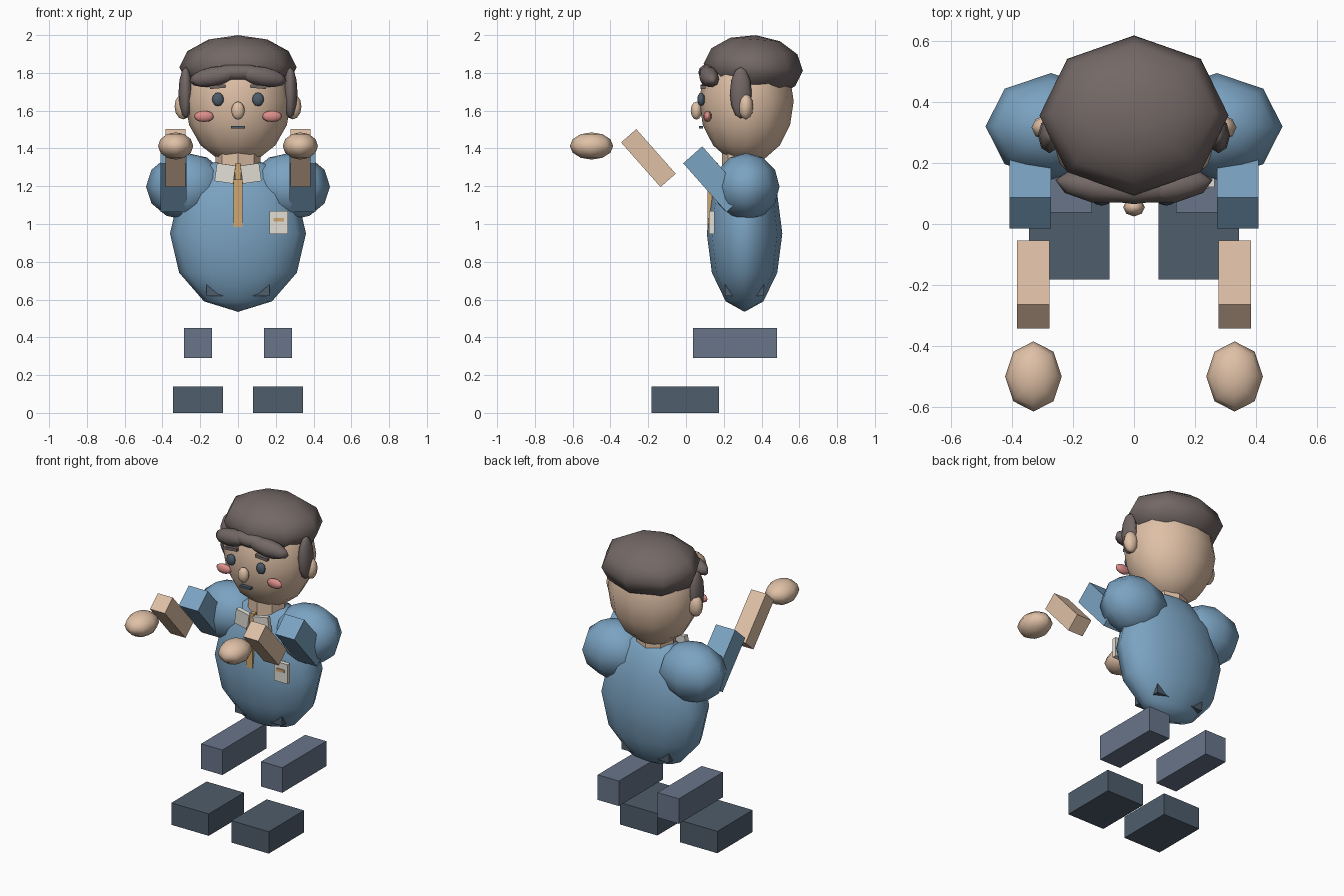
import bpy
from math import radians

if "Cube" in bpy.data.objects:
    bpy.data.objects.remove(bpy.data.objects["Cube"])


def material(name, hex_code):
    """Material from an sRGB hex colour."""
    m = bpy.data.materials.new(name)
    rgb = [int(hex_code[i:i + 2], 16) / 255 for i in (0, 2, 4)]
    m.diffuse_color = [((c + 0.055) / 1.055) ** 2.4 for c in rgb] + [1]
    m.use_nodes = True
    m.node_tree.nodes["Principled BSDF"].inputs["Base Color"].default_value = m.diffuse_color
    return m


SHIRT = material("shirt_blue", "7BA3C2")
SKIN = material("skin", "DFC0A6")
HAIR = material("hair_brown", "736866")
LEG = material("trouser_grey", "68758A")
DARK = material("dark_slate", "4E5D6B")
TAN = material("tan", "D0A870")
CREAM = material("cream", "E2DFD6")
PINK = material("cheek_pink", "DC8E8A")


def finish(name, loc, scale, mat, rot):
    ob = bpy.context.object
    ob.name = name
    ob.location = loc
    ob.scale = scale
    ob.rotation_euler = [radians(a) for a in rot]
    ob.data.materials.append(mat)
    return ob


def ball(name, loc, radii, mat, rot=(0, 0, 0), seg=8, rings=6):
    bpy.ops.mesh.primitive_uv_sphere_add(segments=seg, ring_count=rings, radius=1)
    bpy.ops.object.shade_smooth()
    return finish(name, loc, radii, mat, rot)


def box(name, loc, size, mat, rot=(0, 0, 0)):
    bpy.ops.mesh.primitive_cube_add(size=1)
    return finish(name, loc, size, mat, rot)


def pair(make, name, loc, size, mat, rot=(0, 0, 0), **kw):
    """Left and right copies mirrored across x = 0."""
    for s, side in ((-1, "left"), (1, "right")):
        make(f"{side}_{name}", (s * loc[0], loc[1], loc[2]), size, mat,
             (rot[0], s * rot[1], s * rot[2]), **kw)


# torso and hips
ball("torso", (0, 0.31, 0.95), (0.36, 0.2, 0.415), SHIRT, seg=12)
box("hips", (0, 0.31, 0.72), (0.335, 0.205, 0.2), DARK)

# legs and shoes
pair(box, "leg", (0.212, 0.26, 0.37), (0.15, 0.445, 0.16), LEG)
pair(box, "shoe", (0.2125, -0.003, 0.07), (0.265, 0.357, 0.14), DARK)

# raised arms
pair(ball, "shoulder", (0.272, 0.32, 1.198), (0.215, 0.175, 0.178), SHIRT)
pair(box, "sleeve", (0.341, 0.15, 1.237), (0.136, 0.345, 0.135), SHIRT, (-48.5, 0, 0))
pair(box, "forearm", (0.33, -0.199, 1.349), (0.106, 0.315, 0.107), SKIN, (-48.5, 0, 0))
pair(ball, "hand", (0.33, -0.5, 1.413), (0.093, 0.115, 0.072), SKIN)

# neck and head
bpy.ops.mesh.primitive_cylinder_add(vertices=8, radius=1, depth=1)
finish("neck", (0, 0.3, 1.33), (0.12, 0.11, 0.14), SKIN, (0, 0, 0))
ball("head", (0, 0.32, 1.65), (0.28, 0.25, 0.33), SKIN, seg=12, rings=8)
pair(ball, "ear", (0.29, 0.316, 1.622), (0.046, 0.04, 0.068), SKIN)

# face
ball("nose", (0, 0.055, 1.6), (0.036, 0.03, 0.048), SKIN)
pair(ball, "eye", (0.106, 0.08, 1.66), (0.031, 0.02, 0.036), DARK)
pair(ball, "cheek", (0.18, 0.114, 1.57), (0.053, 0.022, 0.03), PINK)
pair(box, "eyebrow", (0.107, 0.09, 1.727), (0.085, 0.024, 0.018), HAIR, (0, 5, 0))
box("mouth", (0, 0.08, 1.513), (0.075, 0.022, 0.014), DARK)

# hair
ball("hair_cap", (0, 0.356, 1.83), (0.31, 0.263, 0.17), HAIR, (-4, 0, 0))
ball("fringe_middle", (0, 0.115, 1.802), (0.15, 0.05, 0.044), HAIR)
pair(ball, "fringe_side", (0.13, 0.122, 1.78), (0.132, 0.052, 0.052), HAIR, (0, 10, 10))
pair(ball, "sideburn", (0.277, 0.29, 1.695), (0.038, 0.058, 0.136), HAIR)

# collar, tie and badge
pair(box, "collar", (0.067, 0.15, 1.268), (0.1, 0.03, 0.096), CREAM, (0, -8, 6))
box("tie", (0, 0.128, 1.11), (0.046, 0.03, 0.25), TAN)
box("tie_knot", (0, 0.155, 1.27), (0.03, 0.03, 0.1), TAN)
box("badge", (0.216, 0.136, 1.008), (0.096, 0.028, 0.124), CREAM)
box("badge_stripe", (0.216, 0.122, 1.022), (0.056, 0.012, 0.018), TAN)
